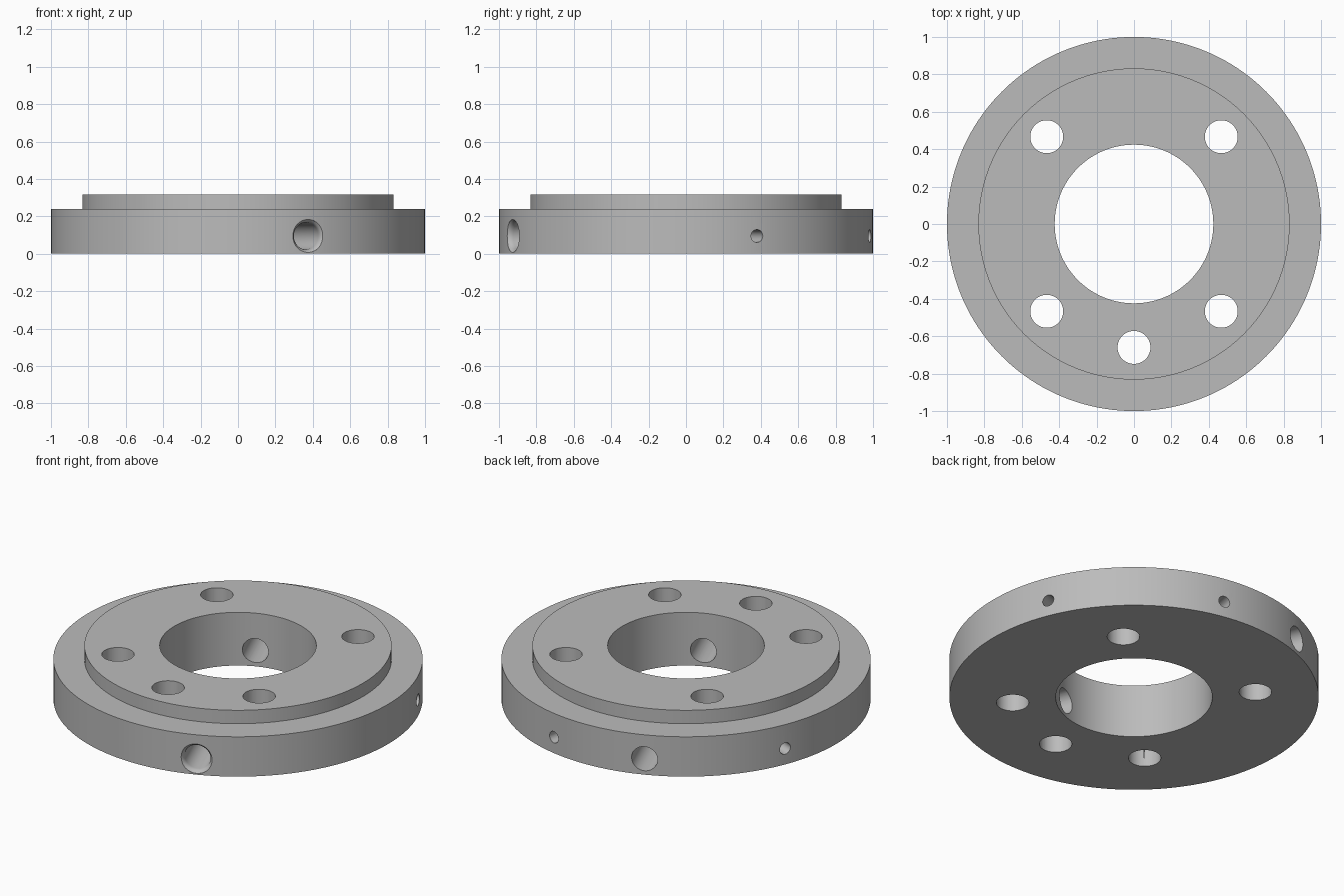
import bpy
import bmesh
from math import radians, cos, sin, pi
from mathutils import Matrix

if "Cube" in bpy.data.objects:
    bpy.data.objects.remove(bpy.data.objects["Cube"])

STEP_Z, TOP_Z = 0.238, 0.318
HOLE_Z = 0.095

steel = bpy.data.materials.new("plain_grey")
steel.use_nodes = True
grey = (0.5, 0.5, 0.5, 1)
steel.diffuse_color = grey
steel.node_tree.nodes["Principled BSDF"].inputs["Base Color"].default_value = grey


def lathe(name, profile, segments, matrix=Matrix()):
    """Revolve a closed (radius, height) profile about z, then place it."""
    bm = bmesh.new()
    verts = [bm.verts.new((r, 0, z)) for r, z in profile]
    edges = [bm.edges.new((a, b)) for a, b in zip(verts, verts[1:] + verts[:1])
             if a.co.x > 0 or b.co.x > 0]
    bmesh.ops.spin(bm, geom=verts + edges, cent=(0, 0, 0), axis=(0, 0, 1),
                   angle=2 * pi, steps=segments)
    bmesh.ops.remove_doubles(bm, verts=bm.verts, dist=1e-5)
    bmesh.ops.recalc_face_normals(bm, faces=bm.faces)
    bm.transform(matrix)
    mesh = bpy.data.meshes.new(name)
    bm.to_mesh(mesh)
    bm.free()
    mesh.materials.append(steel)
    obj = bpy.data.objects.new(name, mesh)
    bpy.context.collection.objects.link(obj)
    return obj


def drill(body, profile, matrix, segments=48):
    """Cut a revolved tool out of the body."""
    tool = lathe("drill_tool", profile, segments, matrix)
    tool.hide_render = True
    bpy.context.view_layer.objects.active = body
    cut = body.modifiers.new("drill", "BOOLEAN")
    cut.operation = "DIFFERENCE"
    cut.solver = "EXACT"
    cut.object = tool
    bpy.ops.object.modifier_apply(modifier=cut.name)
    bpy.data.objects.remove(tool)


def rod(radius, start, end):
    return [(0, start), (radius, start), (radius, end), (0, end)]


def radial(degrees):
    """Turn the tool's z axis outward at the given heading."""
    return (Matrix.Translation((0, 0, HOLE_Z)) @ Matrix.Rotation(radians(degrees), 4, "Z")
            @ Matrix.Rotation(pi / 2, 4, "Y"))


# Stepped ring with central bore
ring = lathe("flange_ring", [(0.424, 0), (1, 0), (1, STEP_Z), (0.832, STEP_Z),
                             (0.832, TOP_Z), (0.424, TOP_Z)], 160)

# Four bolt holes and one extra vertical hole
for angle in (45, 135, 225, 315, 270):
    place = Matrix.Translation((0.66 * cos(radians(angle)), 0.66 * sin(radians(angle)), 0))
    drill(ring, rod(0.088, -0.1, 0.5), place)

# Cross hole through both walls, with a rounded mouth at the front
drill(ring, rod(0.072, 0.2, 1.2), radial(112))
drill(ring, [(0, 0.2), (0.072, 0.2), (0.072, 0.968), (0.074, 0.98), (0.079, 0.99),
             (0.088, 0.998), (0.088, 1.2), (0, 1.2)], radial(-68))

# Small blind holes in the rim
for angle in (22.3, 79.3, 157.5):
    drill(ring, rod(0.034, 0.8, 1.2), radial(angle), 32)

bpy.ops.object.select_all(action="DESELECT")
ring.select_set(True)
bpy.context.view_layer.objects.active = ring
bpy.ops.object.shade_smooth_by_angle(angle=radians(30))
